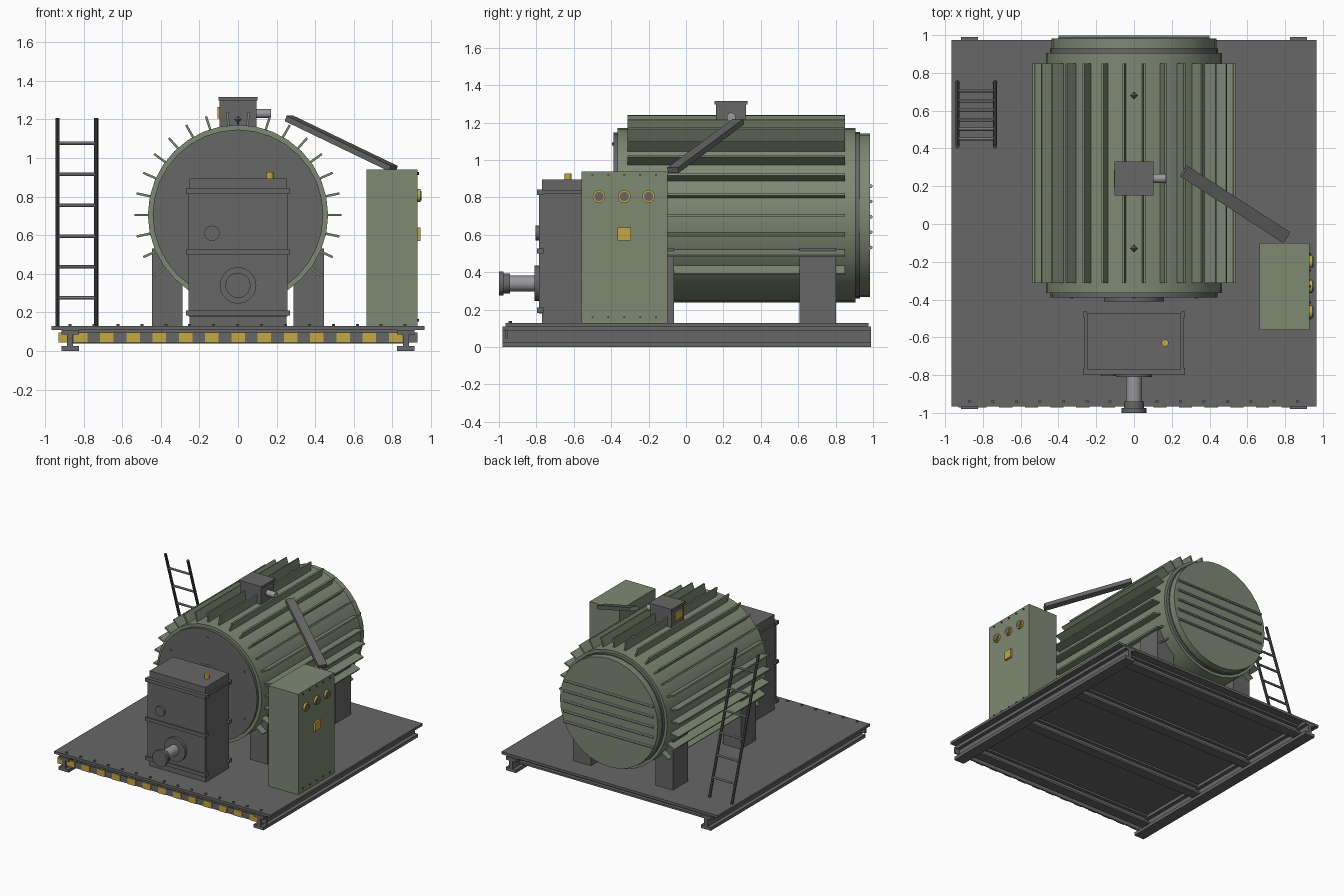
import bpy, bmesh, math
from mathutils import Vector, Matrix

cube = bpy.data.objects.get("Cube")
if cube:
    bpy.data.objects.remove(cube, do_unlink=True)


def material(name, r, g, b):
    m = bpy.data.materials.new(name)
    m.use_nodes = True
    m.diffuse_color = (r, g, b, 1)
    m.node_tree.nodes["Principled BSDF"].inputs["Base Color"].default_value = (r, g, b, 1)
    return m


GREEN = material("sage green paint", 0.21, 0.25, 0.17)
GRAY = material("dark gray iron", 0.135, 0.135, 0.135)
DARK = material("charcoal steel", 0.08, 0.08, 0.085)
STEEL = material("light steel", 0.32, 0.32, 0.34)
YELLOW = material("mustard yellow", 0.55, 0.39, 0.06)


def finish(name, bm, mat, smooth=False):
    bmesh.ops.recalc_face_normals(bm, faces=bm.faces)
    mesh = bpy.data.meshes.new(name)
    bm.to_mesh(mesh)
    bm.free()
    mesh.materials.append(mat)
    ob = bpy.data.objects.new(name, mesh)
    bpy.context.collection.objects.link(ob)
    if smooth:
        bpy.ops.object.select_all(action='DESELECT')
        ob.select_set(True)
        bpy.context.view_layer.objects.active = ob
        bpy.ops.object.shade_smooth_by_angle(angle=math.radians(30))
    return ob


def box(name, mat, x, y, z):
    """Box from (low, high) pairs."""
    bm = bmesh.new()
    spans = (x, y, z)
    size = [b - a for a, b in spans]
    mid = [(a + b) / 2 for a, b in spans]
    bmesh.ops.create_cube(bm, size=1, matrix=Matrix.Translation(mid) @ Matrix.Diagonal((*size, 1)))
    return finish(name, bm, mat)


def rod(name, mat, a, b, r, sides=16):
    """Cylinder between two points."""
    a, b = Vector(a), Vector(b)
    bm = bmesh.new()
    turn = (b - a).to_track_quat('Z', 'Y').to_matrix().to_4x4()
    bmesh.ops.create_cone(bm, cap_ends=True, segments=sides, radius1=r, radius2=r,
                          depth=(b - a).length, matrix=Matrix.Translation((a + b) / 2) @ turn)
    return finish(name, bm, mat, True)


def bar(name, mat, a, b, width, thick):
    """Rectangular bar between two points, its width kept level."""
    a, b = Vector(a), Vector(b)
    along = (b - a).normalized()
    side = along.cross(Vector((0, 0, 1))).normalized()
    turn = Matrix((side, side.cross(along), along)).transposed().to_4x4()
    bm = bmesh.new()
    bmesh.ops.create_cube(bm, size=1, matrix=Matrix.Translation((a + b) / 2) @ turn
                          @ Matrix.Diagonal((width, thick, (b - a).length, 1)))
    return finish(name, bm, mat)


def i_beam(name, mat, start, end, width, z0, z1, flange):
    """I-section beam between two level points."""
    s, e = Vector((*start, 0)), Vector((*end, 0))
    side = (e - s).normalized().cross(Vector((0, 0, 1)))
    w, t = width / 2, width / 6
    half = [(w, z0), (w, z0 + flange), (t, z0 + flange), (t, z1 - flange), (w, z1 - flange), (w, z1)]
    profile = half + [(-u, z) for u, z in reversed(half)]
    bm = bmesh.new()
    face = bm.faces.new([bm.verts.new(s + side * u + Vector((0, 0, z))) for u, z in profile])
    new = bmesh.ops.extrude_face_region(bm, geom=[face])["geom"]
    bmesh.ops.translate(bm, vec=e - s, verts=[v for v in new if isinstance(v, bmesh.types.BMVert)])
    return finish(name, bm, mat)


# Skid base
box("deck_plate", GRAY, (-0.965, 0.965), (-0.965, 0.975), (0.11, 0.13))
for x in (-0.87, 0.87):
    i_beam("skid_rail", GRAY, (x, -0.98), (x, 0.99), 0.09, 0, 0.11, 0.025)
for y in (-0.87, -0.29, 0.29, 0.87):
    i_beam("cross_beam", GRAY, (-0.855, y), (0.855, y), 0.08, 0.04, 0.11, 0.015)
for i in range(15):
    x = -0.87 + i * 0.124
    rod("deck_bolt", GRAY, (x, -0.94, 0.13), (x, -0.94, 0.14), 0.009, 6)

# Hazard strip on the front edge
box("hazard_strip", GRAY, (-0.93, 0.93), (-0.966, -0.955), (0.045, 0.095))
box("hazard_end_plate", YELLOW, (-0.93, -0.88), (-0.972, -0.966), (0.045, 0.095))
for i in range(13):
    x = -0.815 + i * 0.136
    box("hazard_plate", YELLOW, (x - 0.035, x + 0.035), (-0.972, -0.966), (0.045, 0.095))

# Drum
CZ = 0.705


def drum(name, mat, y0, y1, r, sides=32):
    return rod(name, mat, (0, y0, CZ), (0, y1, CZ), r, sides)


drum("drum_shell", GREEN, -0.365, 0.905, 0.467)
drum("drum_front_plate", GRAY, -0.388, -0.365, 0.442)
drum("drum_manhole", GRAY, -0.41, -0.388, 0.16)
drum("drum_back_gasket", GRAY, 0.905, 0.93, 0.445)
drum("drum_back_cap", GREEN, 0.93, 0.983, 0.437)
for i in range(6):
    a = math.radians(30 + 60 * i)
    x, z = 0.38 * math.cos(a), CZ + 0.38 * math.sin(a)
    rod("front_plate_bolt", GRAY, (x, -0.395, z), (x, -0.388, z), 0.008, 6)
for i in range(5):
    z = 0.86 - i * 0.082
    rod("back_vent_rod", STEEL, (-0.4, 0.988, z), (0.4, 0.988, z), 0.01, 8)

# Cooling fins every twelve degrees, open at the bottom
for i in range(22):
    a = math.radians(-36 + 12 * i)
    fin = box("cooling_fin", GREEN, (0.45, 0.537), (-0.313, 0.85), (-0.006, 0.006))
    fin.data.transform(Matrix.Translation((0, 0, CZ)) @ Matrix.Rotation(-a, 4, 'Y'))

# Lifting eyes
for y in (-0.13, 0.68):
    bm = bmesh.new()
    bmesh.ops.create_uvsphere(bm, u_segments=4, v_segments=2, radius=0.02,
                              matrix=Matrix.Translation((0, y, 1.2)))
    finish("lifting_eye", bm, GRAY)
    rod("lifting_eye_stem", GRAY, (0, y, 1.16), (0, y, 1.2), 0.007, 6)

# Saddle legs
for s in (-1, 1):
    for y in (-0.16, 0.705):
        box("saddle_leg", GRAY, sorted((s * 0.288, s * 0.445)), (y - 0.097, y + 0.097), (0.13, 0.53))

# Firebox
box("firebox_body", GRAY, (-0.25, 0.25), (-0.77, -0.47), (0.13, 0.895))
box("firebox_door", GRAY, (-0.257, 0.257), (-0.787, -0.768), (0.18, 0.835))
for z in (0.197, 0.513, 0.828):
    box("firebox_front_bar", GRAY, (-0.27, 0.27), (-0.797, -0.762), (z - 0.014, z + 0.014))
    for s in (-1, 1):
        box("firebox_back_lug", GRAY, sorted((s * 0.25, s * 0.27)), (-0.495, -0.462), (z - 0.014, z + 0.014))
for s in (-1, 1):
    box("firebox_side_trim", GRAY, sorted((s * 0.25, s * 0.262)), (-0.768, -0.49), (0.818, 0.838))
rod("peephole", GRAY, (-0.135, -0.805, 0.61), (-0.135, -0.78, 0.61), 0.04)
rod("firebox_knob", YELLOW, (0.165, -0.63, 0.89), (0.165, -0.63, 0.927), 0.019)

# Burner pipe
for name, mat, y0, y1, r in (("burner_flange", GRAY, -0.81, -0.78, 0.095),
                             ("burner_pipe", STEEL, -0.95, -0.8, 0.042),
                             ("burner_collar", GRAY, -0.975, -0.94, 0.053),
                             ("burner_end_flange", GRAY, -1.0, -0.975, 0.065)):
    rod(name, mat, (0, y0, 0.34), (0, y1, 0.34), r, 20)

# Control cabinet
box("control_cabinet", GREEN, (0.665, 0.93), (-0.56, -0.1), (0.13, 0.94))
for y in (-0.465, -0.33, -0.2):
    rod("gauge_ring", YELLOW, (0.925, y, 0.805), (0.946, y, 0.805), 0.034)
    rod("gauge_face", GRAY, (0.94, y, 0.805), (0.95, y, 0.805), 0.025)
box("cabinet_switch", YELLOW, (0.925, 0.946), (-0.365, -0.295), (0.57, 0.64))
for z in (0.16, 0.92):
    for i in range(5):
        y = -0.5 + i * 0.085
        rod("cabinet_bolt", DARK, (0.928, y, z), (0.937, y, z), 0.007, 6)

# Cable duct from the drum top to the cabinet
bar("cable_duct", GRAY, (0.265, 0.28, 1.205), (0.805, -0.07, 0.945), 0.068, 0.03)

# Valve box on top
box("valve_box", GRAY, (-0.095, 0.095), (0.16, 0.322), (1.13, 1.297))
box("valve_box_lid", GRAY, (-0.102, 0.102), (0.152, 0.33), (1.297, 1.315))
box("valve_box_window", YELLOW, (-0.107, -0.095), (0.19, 0.285), (1.205, 1.265))
rod("valve_outlet", STEEL, (0.09, 0.242, 1.23), (0.17, 0.242, 1.23), 0.024)

# Leaning ladder
foot, top = Vector((0, 0.75, 0.13)), Vector((0, 0.41, 1.205))
for x in (-0.935, -0.735):
    side = Vector((x, 0, 0))
    rod("ladder_rail", DARK, foot + side, top + side, 0.011, 8)
for i in range(6):
    p = foot.lerp(top, 0.135 + i * 0.149)
    rod("ladder_rung", STEEL, (-0.935, p.y, p.z), (-0.735, p.y, p.z), 0.009, 8)
